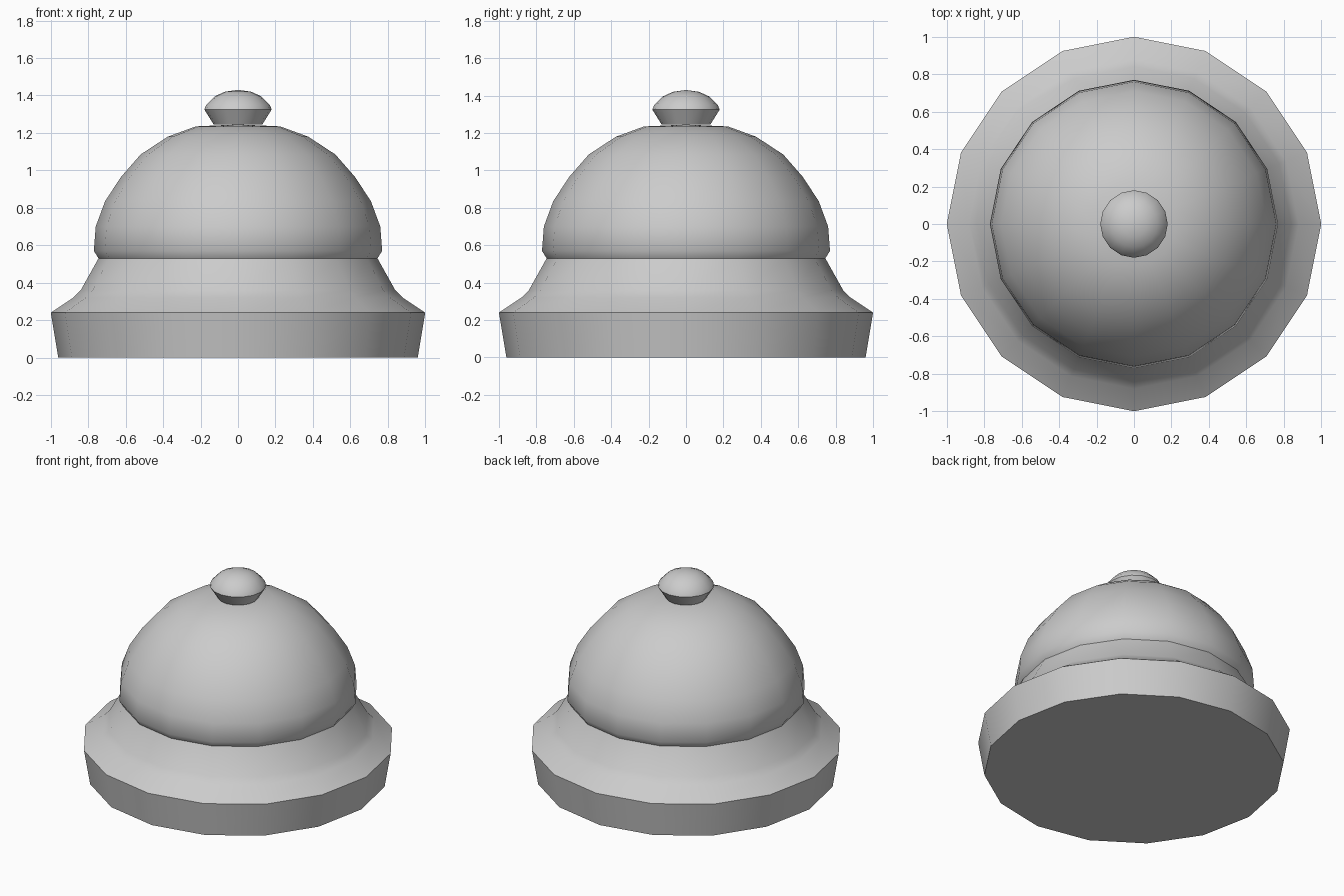
import bpy, bmesh, math
from mathutils import Matrix

if "Cube" in bpy.data.objects:
    bpy.data.objects.remove(bpy.data.objects["Cube"], do_unlink=True)

SIDES = 16

grey = bpy.data.materials.new("plain grey")
grey.use_nodes = True
colour = (0.6, 0.6, 0.6, 1)
grey.diffuse_color = colour
grey.node_tree.nodes["Principled BSDF"].inputs["Base Color"].default_value = colour


def lathe(name, profile):
    """Turn a (radius, height) profile about the z axis, closing both ends."""
    bm = bmesh.new()
    rings = []
    for r, z in profile:
        if r == 0:
            rings.append([bm.verts.new((0, 0, z))] * SIDES)
        else:
            angles = [2 * math.pi * i / SIDES for i in range(SIDES)]
            rings.append([bm.verts.new((r * math.cos(a), r * math.sin(a), z)) for a in angles])
    bm.faces.new(rings[0][::-1])
    for low, high in zip(rings, rings[1:]):
        for i in range(SIDES):
            j = (i + 1) % SIDES
            corners = [low[i], low[j], high[j], high[i]]
            bm.faces.new(list(dict.fromkeys(corners)))
    if profile[-1][0] > 0:
        bm.faces.new(rings[-1])
    mesh = bpy.data.meshes.new(name)
    bm.to_mesh(mesh)
    bm.free()
    mesh.materials.append(grey)
    obj = bpy.data.objects.new(name, mesh)
    bpy.context.collection.objects.link(obj)
    bpy.ops.object.select_all(action='DESELECT')
    obj.select_set(True)
    bpy.context.view_layer.objects.active = obj
    bpy.ops.object.shade_smooth_by_angle(angle=math.radians(40))
    return obj


# Flared foot with a sloping shoulder
lathe("base", [(0.96, 0), (1, 0.24), (0.88, 0.32), (0.84, 0.36), (0.745, 0.53)])

# Bell dome with a small lip under its widest ring
lathe("dome", [(0.745, 0.53), (0.77, 0.57), (0.76, 0.70), (0.71, 0.835),
               (0.625, 0.965), (0.52, 1.085), (0.375, 1.18), (0.225, 1.235), (0, 1.245)])

# Push button on top
lathe("button", [(0.13, 1.245), (0.18, 1.325), (0.17, 1.35), (0.125, 1.395),
                 (0.07, 1.42), (0, 1.43)])
